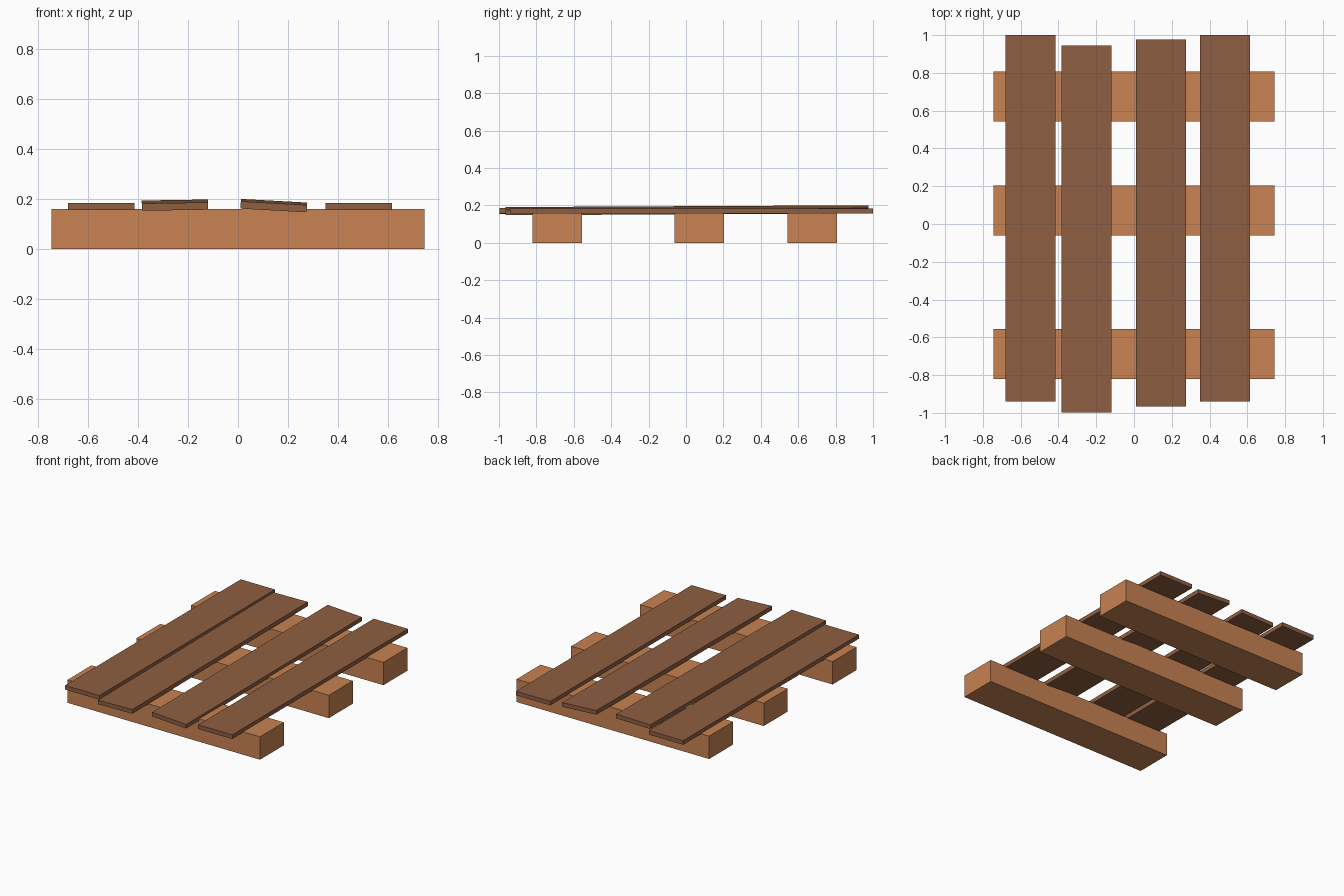
import bpy
from mathutils import Euler

cube = bpy.data.objects.get("Cube")
if cube:
    bpy.data.objects.remove(cube, do_unlink=True)


def make_material(name, rgb):
    mat = bpy.data.materials.new(name)
    mat.use_nodes = True
    mat.diffuse_color = (*rgb, 1)
    mat.node_tree.nodes["Principled BSDF"].inputs["Base Color"].default_value = (*rgb, 1)
    return mat


def board(name, size, centre, mat, pitch=0, roll=0):
    bpy.ops.mesh.primitive_cube_add(size=1, location=centre)
    obj = bpy.context.object
    obj.name = name
    obj.scale = size
    obj.rotation_euler = Euler((pitch, roll, 0))
    obj.data.materials.append(mat)
    return obj


light_wood = make_material("light wood", (0.58, 0.225, 0.085))
dark_wood = make_material("dark wood", (0.275, 0.114, 0.054))

# Three thick cross beams resting on the floor
for name, y in (("front", -0.689), ("middle", 0.072), ("back", 0.676)):
    board(name + "_beam", (1.49, 0.265, 0.16), (0, y, 0.08), light_wood)

# Four thin planks on top, the inner two slightly loose
plank_size = (0.265, 1.942, 0.029)
board("right_outer_plank", plank_size, (-0.547, 0.03, 0.17), dark_wood)
board("right_inner_plank", plank_size, (-0.252, -0.027, 0.176), dark_wood,
      pitch=0.006, roll=-0.016)
board("left_inner_plank", plank_size, (0.143, 0.005, 0.174), dark_wood,
      pitch=0.005, roll=0.055)
board("left_outer_plank", plank_size, (0.482, 0.03, 0.17), dark_wood)
